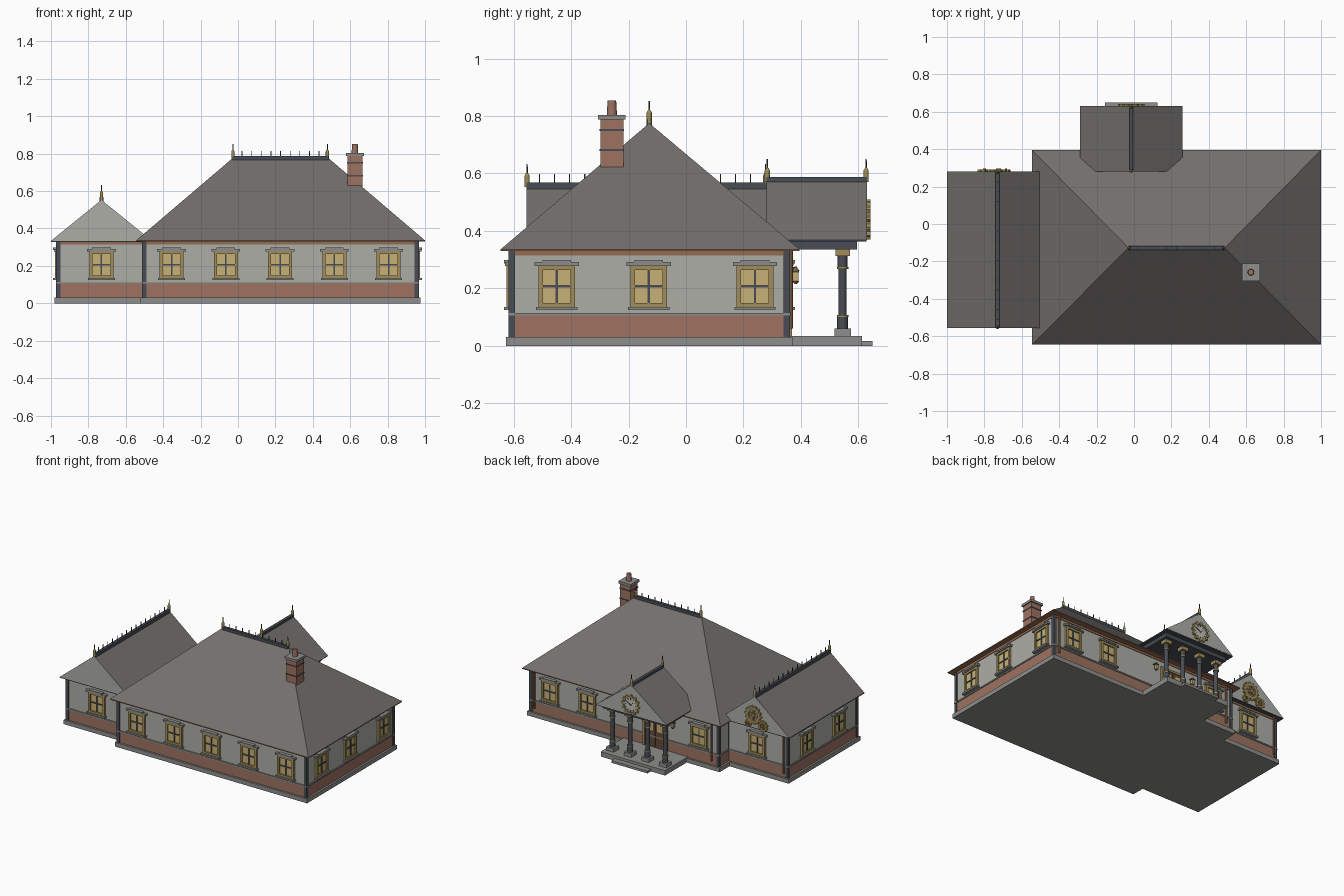
import bpy, bmesh, math
from mathutils import Matrix, Vector

if "Cube" in bpy.data.objects:
    bpy.data.objects.remove(bpy.data.objects["Cube"])

def mat(name, r, g, b):
    m = bpy.data.materials.new(name)
    m.diffuse_color = (r, g, b, 1)
    m.use_nodes = True
    m.node_tree.nodes["Principled BSDF"].inputs["Base Color"].default_value = m.diffuse_color
    return m

WALL = mat("plaster", .42, .42, .39)
STONE = mat("stone", .27, .27, .26)
BRICK = mat("brick", .34, .17, .12)
ROOF = mat("slate", .17, .16, .15)
IRON = mat("iron", .065, .075, .09)
BRASS = mat("brass", .36, .27, .10)
GLASS = mat("lit_glass", .58, .44, .18)
COPPER = mat("copper", .30, .15, .08)
WOOD = mat("door_wood", .13, .07, .04)
FACE = mat("dial", .55, .54, .48)
I = Matrix.Identity(4)

def finish(name, bm, mats, smooth=False):
    me = bpy.data.meshes.new(name)
    bmesh.ops.recalc_face_normals(bm, faces=bm.faces)
    bm.to_mesh(me)
    bm.free()
    for m in mats:
        me.materials.append(m)
    if smooth:
        me.shade_smooth()
        me.set_sharp_from_angle(angle=math.radians(35))
    ob = bpy.data.objects.new(name, me)
    bpy.context.collection.objects.link(ob)
    return ob

def boxes(name, m, items, M=I):
    """One object made of boxes (x0, x1, y0, y1, z0, z1)."""
    bm = bmesh.new()
    for x0, x1, y0, y1, z0, z1 in items:
        T = Matrix.Translation(((x0 + x1) / 2, (y0 + y1) / 2, (z0 + z1) / 2))
        S = Matrix.Diagonal((x1 - x0, y1 - y0, z1 - z0, 1))
        bmesh.ops.create_cube(bm, size=1, matrix=M @ T @ S)
    return finish(name, bm, [m])

def cyls(name, m, items, M=I, n=12):
    """One object made of upright cones (x, y, z0, z1, r0, r1)."""
    bm = bmesh.new()
    for x, y, z0, z1, r0, r1 in items:
        bmesh.ops.create_cone(bm, cap_ends=True, segments=n, radius1=r0, radius2=r1, depth=z1 - z0,
                              matrix=M @ Matrix.Translation((x, y, (z0 + z1) / 2)))
    return finish(name, bm, [m], True)

def gear(name, m, x, y, z, r, teeth, hole, depth):
    """Toothed ring in the xz plane, back at y, facing +y."""
    bm = bmesh.new()
    rings = []
    for yy in (y, y + depth):
        for inner in (False, True):
            ring = []
            for i in range(teeth * 4):
                a = 2 * math.pi * i / (teeth * 4)
                rad = hole if inner else (r if i % 4 < 2 else r * .84)
                ring.append(bm.verts.new((x + rad * math.cos(a), yy, z + rad * math.sin(a))))
            rings.append(ring)
    o0, i0, o1, i1 = rings
    for a, b in ((o0, i0), (i0, i1), (i1, o1), (o1, o0)):
        for k in range(len(a)):
            j = (k + 1) % len(a)
            bm.faces.new((a[k], a[j], b[j], b[k]))
    return finish(name, bm, [m])

def gable(name, x0, x1, y0, y1, z0, z1):
    """Gable roof with plaster ends."""
    bm = bmesh.new()
    c = (x0 + x1) / 2
    f, b = [[bm.verts.new(p) for p in ((x0, y, z0), (x1, y, z0), (c, y, z1))] for y in (y0, y1)]
    for k in range(3):
        j = (k + 1) % 3
        bm.faces.new((f[k], f[j], b[j], b[k]))
    for t in (f, b):
        bm.faces.new(t).material_index = 1
    return finish(name, bm, [ROOF, WALL])

def window(x, y, ang):
    M = Matrix.Translation((x, y, 0)) @ Matrix.Rotation(math.radians(ang), 4, 'Z')
    boxes("window_frame", BRASS, [(-.064, -.048, -.014, .01, .135, .278), (.048, .064, -.014, .01, .135, .278),
          (-.048, .048, -.014, .01, .135, .149), (-.048, .048, -.014, .01, .264, .278)], M)
    boxes("window_pane", GLASS, [(-.048, .048, -.005, .01, .149, .264)], M)
    boxes("window_bars", IRON, [(-.004, .004, -.01, 0, .149, .264), (-.048, .048, -.01, 0, .203, .211)], M)
    boxes("window_sill", STONE, [(-.072, .072, -.024, .01, .124, .135)], M)
    boxes("window_lintel", STONE, [(-.077, .077, -.02, .01, .278, .291), (-.05, .05, -.024, .01, .286, .298)], M)

def finial(x, y, z):
    cyls("finial_brass", BRASS, [(x, y, z - .01, z + .03, .009, .009), (x, y, z + .03, z + .04, .009, .003)])
    cyls("finial_rod", IRON, [(x, y, z + .03, z + .07, .003, .002)], n=8)

# Walls of main block and side wing
for n, x0, x1, y0, y1 in (("main", -.505, .96, -.61, .355), ("wing", -.965, -.49, -.52, .245)):
    def grown(g, z0, z1):
        return [(x0 - g, x1 + g, y0 - g, y1 + g, z0, z1)]
    boxes(n + "_plinth", STONE, grown(.016, 0, .03))
    boxes(n + "_brick_base", BRICK, grown(.003, .03, .105))
    boxes(n + "_stone_ledge", STONE, grown(.008, .105, .114))
    boxes(n + "_walls", WALL, grown(0, .114, .315))
    boxes(n + "_frieze", COPPER, grown(.004, .315, .331))
    boxes(n + "_corner_posts", IRON, [(x - .011, x + .011, y - .011, y + .011, .03, .331)
          for x in (x0 + .004, x1 - .004) for y in (y0 + .004, y1 - .004)])

# Hipped main roof
bm = bmesh.new()
e = [bm.verts.new(p) for p in ((-.545, -.645, .336), (1, -.645, .336), (1, .395, .336), (-.545, .395, .336))]
r = [bm.verts.new(p) for p in ((-.03, -.128, .775), (.485, -.128, .775))]
for f in ((e[0], e[1], r[1], r[0]), (e[1], e[2], r[1]), (e[2], e[3], r[0], r[1]), (e[3], e[0], r[0]), e[::-1]):
    bm.faces.new(f)
finish("main_roof", bm, [ROOF])
boxes("main_eave", COPPER, [(-.545, 1, -.645, .395, .33, .336)])

# Gabled wing and porch roofs
gable("wing_roof", -1, -.46, -.555, .28, .334, .553)
boxes("wing_eave", IRON, [(-1, -.46, -.555, .28, .329, .334)])
gable("porch_roof", -.29, .26, .28, .63, .368, .577)
boxes("porch_eave", IRON, [(-.288, .258, .33, .628, .363, .368)])
boxes("porch_beam", IRON, [(-.262, .232, .355, .595, .336, .363)])

# Ridge caps, cresting and finials
boxes("ridge_caps", IRON, [(-.03, .485, -.138, -.118, .765, .787), (-.74, -.72, -.555, .28, .545, .568),
                          (-.025, -.005, .28, .63, .568, .587)])
boxes("main_cresting", IRON, [(x - .002, x + .002, -.13, -.126, .78, .815)
                              for x in [.0215 + .0515 * i for i in range(9)]])
boxes("wing_cresting", IRON, [(-.732, -.728, y - .002, y + .002, .56, .598)
                              for y in [-.51 + .0525 * i for i in range(15)]])
for p in ((-.027, -.128, .782), (.478, -.128, .782), (-.73, -.553, .562), (-.73, .277, .562),
          (-.015, .283, .58), (-.015, .627, .58)):
    finial(*p)

# Chimney
cx, cy = .625, -.258
def sq(h, z0, z1):
    return (cx - h, cx + h, cy - h, cy + h, z0, z1)
boxes("chimney_stack", BRICK, [sq(.04, .56, .79)])
boxes("chimney_bands", IRON, [sq(.043, .678, .685), sq(.043, .748, .755)])
boxes("chimney_cap", STONE, [sq(.048, .787, .804)])
cyls("chimney_pot", BRICK, [(cx, cy, .80, .853, .018, .015)])

# Windows on every side
for x in (-.355, -.065, .225, .515, .805):
    window(x, -.61, 0)
for x in (-.355, .515, .805):
    window(x, .355, 180)
for y in (-.45, -.13, .24):
    window(.96, y, 90)
window(-.73, -.52, 0)
window(-.73, .245, 180)
for y in (.04, -.315):
    window(-.965, y, -90)

# Porch floor, steps and columns
boxes("porch_floor", STONE, [(-.265, .235, .35, .612, 0, .035)])
boxes("porch_step", STONE, [(-.155, .125, .60, .65, 0, .016)])
for dx in (-.205, -.068, .068, .205):
    x, y = -.015 + dx, .545
    boxes("column_base", STONE, [(x - .029, x + .029, y - .029, y + .029, .035, .06)])
    cyls("column_shaft", IRON, [(x, y, .06, .315, .0145, .0145), (x, y, .06, .1, .019, .019),
                                (x, y, .275, .312, .017, .017)], n=16)
    cyls("column_rings", BRASS, [(x, y, .1, .107, .02, .02), (x, y, .268, .275, .02, .02)], n=16)
    boxes("column_capital", BRASS, [(x - .025, x + .025, y - .025, y + .025, .312, .336)])

# Double door under the porch
D = Matrix.Translation((-.015, .355, 0)) @ Matrix.Rotation(math.pi, 4, 'Z')
boxes("door_frame", BRASS, [(-.095, -.08, -.014, .01, .035, .275), (.08, .095, -.014, .01, .035, .275),
                            (-.095, .095, -.014, .01, .26, .275)], D)
boxes("door_leaves", WOOD, [(-.08, -.002, -.008, .01, .035, .26), (.002, .08, -.008, .01, .035, .26)], D)
boxes("door_panes", GLASS, [(-.066, -.016, -.011, 0, .15, .24), (.016, .066, -.011, 0, .15, .24)], D)

# Wall lanterns beside the door
for x in (-.165, .135):
    boxes("lantern_bracket", IRON, [(x - .004, x + .004, .355, .384, .268, .274),
                                    (x - .012, x + .012, .37, .394, .255, .261)])
    boxes("lantern_glass", GLASS, [(x - .009, x + .009, .373, .391, .225, .255)])
    cyls("lantern_caps", BRASS, [(x, .382, .26, .276, .013, .003), (x, .382, .215, .226, .004, .013)], n=8)

# Copper downpipes
cyls("downpipes", COPPER, [(x, .366, .06, .332, .007, .007) for x in (.925, -.455)]
     + [(-.94, .258, .06, .332, .007, .007)], n=8)

# Porch clock
cz = .44
gear("clock_rim", BRASS, -.015, .628, cz, .07, 12, .05, .014)
F = Matrix.Translation((-.015, .628, cz)) @ Matrix.Rotation(-math.pi / 2, 4, 'X')
cyls("clock_face", FACE, [(0, 0, 0, .009, .056, .056)], F, 32)
for i in range(12):
    T = Matrix.Translation((-.015, .637, cz)) @ Matrix.Rotation(i * math.pi / 6, 4, 'Y')
    boxes("clock_mark", IRON, [(-.002, .002, -.002, .002, .036, .047)], T)
for a, l in ((-50, .026), (60, .038)):
    T = Matrix.Translation((-.015, .638, cz)) @ Matrix.Rotation(math.radians(a), 4, 'Y')
    boxes("clock_hand", IRON, [(-.002, .002, -.002, .003, -.006, l)], T)

# Ornamental gears on the wing gable
for x, z, rad, t in ((-.725, .425, .065, 14), (-.80, .365, .038, 9), (-.685, .358, .026, 8)):
    gear("gable_gear", BRASS, x, .278, z, rad, t, rad * .55, .014)
    G = Matrix.Translation((x, .278, z)) @ Matrix.Rotation(-math.pi / 2, 4, 'X')
    cyls("gear_hub", BRASS, [(0, 0, 0, .02, rad * .2, rad * .2)], G, 12)
    for k in range(3):
        T = Matrix.Translation((x, .284, z)) @ Matrix.Rotation(k * math.pi / 3, 4, 'Y')
        boxes("gear_spoke", BRASS, [(-rad * .07, rad * .07, -.005, .005, -rad * .6, rad * .6)], T)
